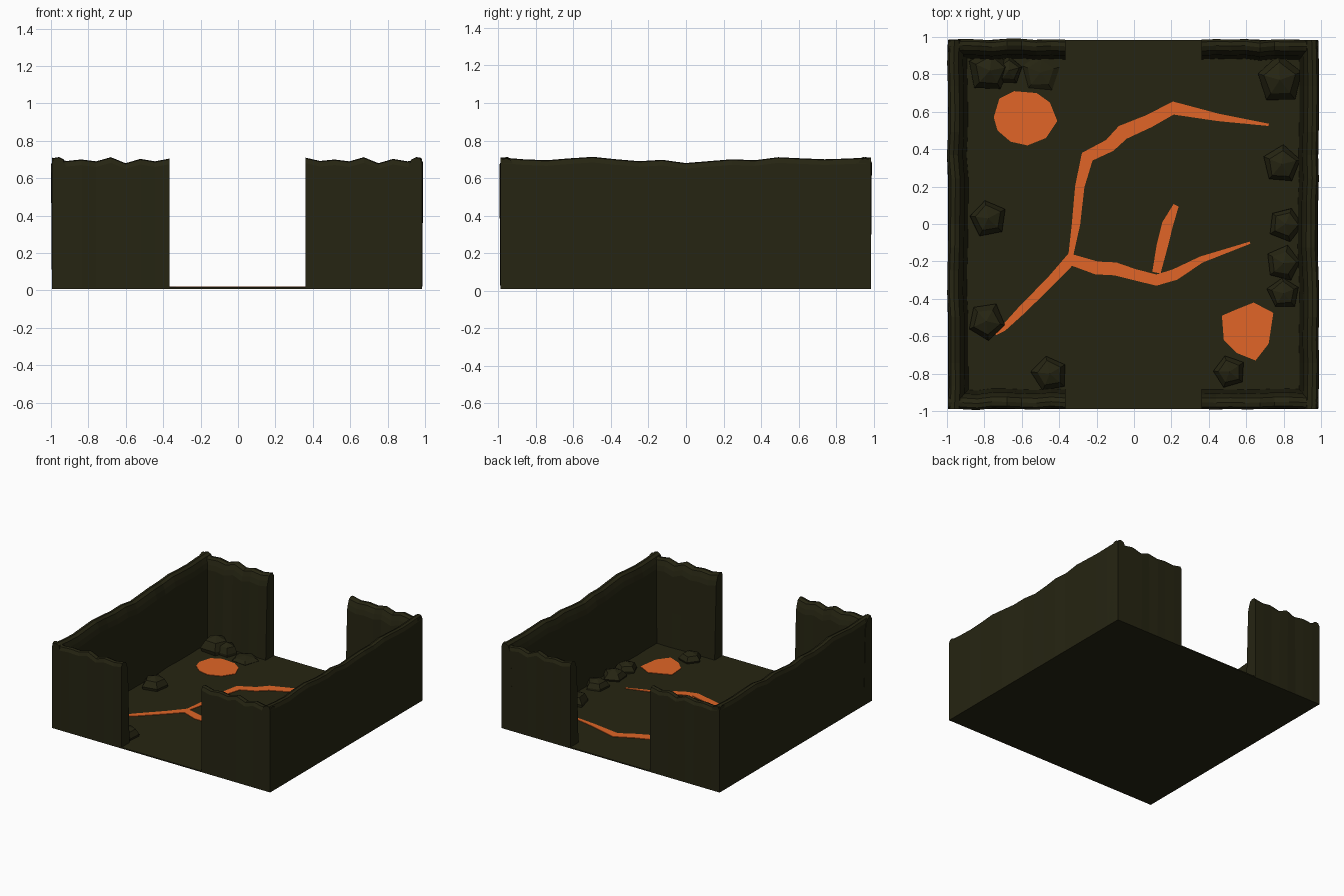
import bpy, bmesh, math, random
from mathutils import Vector

cube = bpy.data.objects.get("Cube")
if cube:
    bpy.data.objects.remove(cube, do_unlink=True)

random.seed(4)
FLOOR = 0.017


def material(name, colour):
    mat = bpy.data.materials.new(name)
    mat.use_nodes = True
    mat.diffuse_color = (*colour, 1)
    shader = mat.node_tree.nodes["Principled BSDF"]
    shader.inputs["Base Color"].default_value = (*colour, 1)
    shader.inputs["Roughness"].default_value = 0.9
    return mat


stone = material("dark stone", (0.019, 0.018, 0.006))
lava = material("glowing lava", (0.75, 0.13, 0.02))


def finish(name, bm, mat):
    bmesh.ops.recalc_face_normals(bm, faces=bm.faces)
    mesh = bpy.data.meshes.new(name)
    bm.to_mesh(mesh)
    bm.free()
    mesh.materials.append(mat)
    obj = bpy.data.objects.new(name, mesh)
    bpy.context.collection.objects.link(obj)
    return obj


def bridge(bm, a, b):
    """Join two closed rings of equal length with quads."""
    for i in range(len(a)):
        j = (i + 1) % len(a)
        bm.faces.new((a[i], a[j], b[j], b[i]))


def plate(name, outline, bottom, top, mat):
    """Flat polygon with a little thickness."""
    bm = bmesh.new()
    rings = [[bm.verts.new((x, y, z)) for x, y in outline] for z in (bottom, top)]
    bridge(bm, *rings)
    for ring in rings:
        bm.faces.new(ring)
    return finish(name, bm, mat)


# Wall section: depth inward from the outer face, drop below the crest
SECTION = [(0, 0.03), (0.012, 0.004), (0.035, 0), (0.06, 0.012),
           (0.075, 0.05), (0.085, 0.09)]


def wall(name, start, end, inward, crest):
    """Loft the wall section along a line with an uneven crest."""
    start, end, inward = Vector(start), Vector(end), Vector(inward)
    bm = bmesh.new()
    rings = []
    last = len(crest) - 1
    for i, height in enumerate(crest):
        base = start.lerp(end, i / last)
        wobble = random.uniform(-0.006, 0.006) if 0 < i < last else 0
        points = [(0, 0.008)]
        points += [(d + wobble, height - drop) for d, drop in SECTION]
        points += [(0.095 + wobble, 0.3), (0.105 + wobble, 0.008)]
        ring = []
        for d, z in points:
            p = base + inward * d
            ring.append(bm.verts.new((p.x, p.y, z)))
        rings.append(ring)
    for a, b in zip(rings, rings[1:]):
        bridge(bm, a, b)
    bm.faces.new(rings[0])
    bm.faces.new(rings[-1])
    return finish(name, bm, stone)


# Ground slab
plate("floor", [(-0.99, -0.99), (0.985, -0.99), (0.985, 0.985), (-0.99, 0.985)],
      0.008, FLOOR, stone)

# Long side walls, and short walls either side of the two openings
side = [0.71, 0.7, 0.695, 0.705, 0.713, 0.7, 0.69, 0.697, 0.68,
        0.69, 0.7, 0.695, 0.711, 0.705, 0.7, 0.704, 0.71]
short = [0.71, 0.692, 0.7, 0.69, 0.712, 0.68, 0.703, 0.69, 0.705]
wall("left_wall", (0.985, -0.99), (0.985, 0.985), (-1, 0), side)
wall("right_wall", (-0.995, -0.99), (-0.995, 0.985), (1, 0), side)
for label, y, inward in (("front", -0.99, 1), ("back", 0.985, -1)):
    wall(label + "_wall_right", (-0.995, y), (-0.365, y), (0, inward), short)
    wall(label + "_wall_left", (0.985, y), (0.36, y), (0, inward), short[::-1])


def crack(name, path):
    """Tapering lava strip; each point is x, y, width."""
    left, right = [], []
    for i, (x, y, width) in enumerate(path):
        before, after = path[max(i - 1, 0)], path[min(i + 1, len(path) - 1)]
        along = Vector((after[0] - before[0], after[1] - before[1])).normalized()
        across = Vector((-along.y, along.x)) * width / 2
        left.append((x + across.x, y + across.y))
        right.append((x - across.x, y - across.y))
    plate(name, left + right[::-1], FLOOR - 0.002, FLOOR + 0.004, lava)


# Lava cracks
crack("long_lava_crack", [
    (0.72, 0.53, 0.012), (0.45, 0.57, 0.04), (0.21, 0.62, 0.07), (0.08, 0.55, 0.07),
    (-0.06, 0.49, 0.08), (-0.13, 0.42, 0.07), (-0.25, 0.36, 0.07),
    (-0.29, 0.2, 0.05), (-0.31, 0, 0.045), (-0.34, -0.18, 0.025)])
crack("cross_lava_crack", [
    (0.62, -0.1, 0.012), (0.36, -0.19, 0.035), (0.22, -0.27, 0.06), (0.12, -0.3, 0.06),
    (0, -0.27, 0.06), (-0.1, -0.24, 0.07), (-0.2, -0.235, 0.07), (-0.34, -0.19, 0.07),
    (-0.44, -0.3, 0.05), (-0.6, -0.46, 0.045), (-0.7, -0.56, 0.03), (-0.74, -0.59, 0.01)])
crack("branch_lava_crack", [
    (0.225, 0.1, 0.03), (0.18, 0, 0.06), (0.15, -0.12, 0.06), (0.12, -0.26, 0.045)])

# Lava pools
plate("back_lava_pool", [
    (-0.75, 0.57), (-0.72, 0.67), (-0.64, 0.71), (-0.52, 0.7), (-0.45, 0.65),
    (-0.41, 0.55), (-0.47, 0.46), (-0.57, 0.42), (-0.66, 0.44), (-0.73, 0.5)],
    FLOOR - 0.002, FLOOR + 0.004, lava)
plate("front_lava_pool", [
    (0.47, -0.49), (0.54, -0.46), (0.64, -0.42), (0.745, -0.475),
    (0.72, -0.64), (0.65, -0.73), (0.55, -0.69), (0.48, -0.62)],
    FLOOR - 0.002, FLOOR + 0.004, lava)


def rock(name, x, y, radius, height):
    """Faceted five-sided boulder."""
    bm = bmesh.new()
    turn = random.uniform(0, math.tau)
    rings = []
    for scale, level in ((0.92, 0), (1, 0.3), (0.7, 0.75)):
        ring = []
        for i in range(5):
            angle = turn + math.tau * i / 5
            r = radius * scale * random.uniform(0.92, 1.05)
            ring.append(bm.verts.new((x + r * math.cos(angle), y + r * math.sin(angle),
                                      0.008 + height * level)))
        rings.append(ring)
    bridge(bm, rings[0], rings[1])
    bridge(bm, rings[1], rings[2])
    bm.faces.new(rings[0])
    tip = bm.verts.new((x, y, 0.008 + height))
    for i in range(5):
        bm.faces.new((rings[2][i], rings[2][(i + 1) % 5], tip))
    finish(name, bm, stone)


# Boulders along the walls
rocks = [(-0.77, 0.82, 0.12, 0.13), (-0.67, 0.82, 0.08, 0.1), (-0.5, 0.81, 0.11, 0.04),
         (0.78, 0.77, 0.13, 0.13), (0.79, 0.32, 0.11, 0.1), (0.81, 0, 0.095, 0.08),
         (0.8, -0.21, 0.095, 0.08), (0.8, -0.37, 0.09, 0.08), (-0.78, 0.03, 0.105, 0.1),
         (-0.79, -0.52, 0.105, 0.1), (-0.45, -0.8, 0.1, 0.09), (0.51, -0.79, 0.09, 0.08)]
for number, spec in enumerate(rocks, 1):
    rock(f"rock_{number}", *spec)
